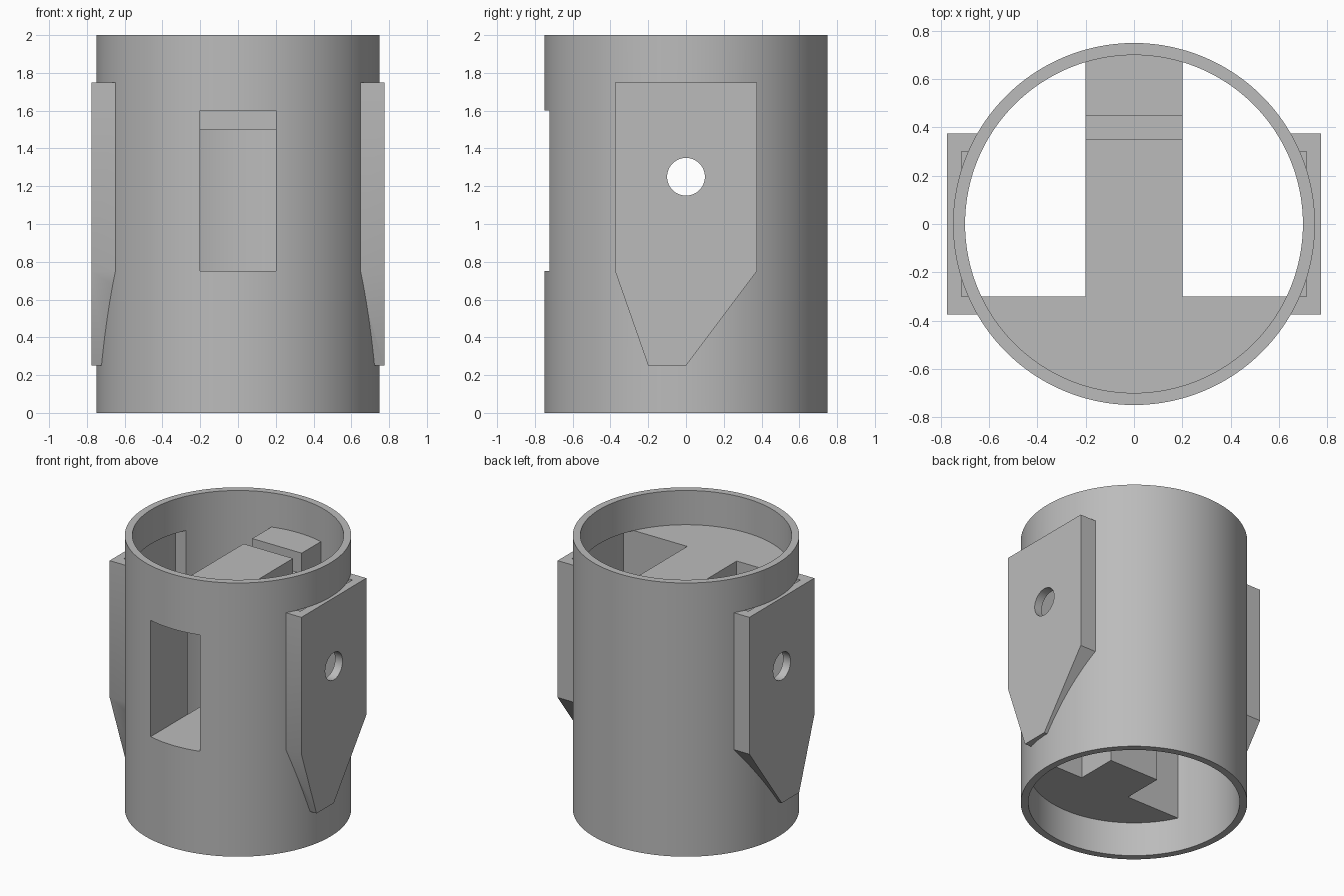
import bpy, bmesh
from math import radians
from mathutils import Matrix

if "Cube" in bpy.data.objects:
    bpy.data.objects.remove(bpy.data.objects["Cube"], do_unlink=True)

GREY = bpy.data.materials.new("plain_grey")
GREY.use_nodes = True
GREY.diffuse_color = (0.5, 0.5, 0.5, 1)
GREY.node_tree.nodes["Principled BSDF"].inputs["Base Color"].default_value = (0.5, 0.5, 0.5, 1)
cutters = []


def make(name, bm):
    bmesh.ops.recalc_face_normals(bm, faces=bm.faces[:])
    mesh = bpy.data.meshes.new(name)
    bm.to_mesh(mesh)
    bm.free()
    mesh.materials.append(GREY)
    ob = bpy.data.objects.new(name, mesh)
    bpy.context.collection.objects.link(ob)
    return ob


def cylinder(name, radius, z0, z1, sides=128):
    bm = bmesh.new()
    bmesh.ops.create_cone(bm, cap_ends=True, segments=sides, radius1=radius, radius2=radius,
                          depth=z1 - z0, matrix=Matrix.Translation((0, 0, (z0 + z1) / 2)))
    return make(name, bm)


def prism(name, profile, x0, x1):
    """Side profile of (y, z) points, extruded along x."""
    bm = bmesh.new()
    face = bm.faces.new([bm.verts.new((x0, y, z)) for y, z in profile])
    new = bmesh.ops.extrude_face_region(bm, geom=[face])["geom"]
    moved = [v for v in new if isinstance(v, bmesh.types.BMVert)]
    bmesh.ops.translate(bm, verts=moved, vec=(x1 - x0, 0, 0))
    return make(name, bm)


def box(name, x0, x1, y0, y1, z0, z1):
    return prism(name, [(y0, z0), (y1, z0), (y1, z1), (y0, z1)], x0, x1)


def helper(ob):
    ob.hide_render = True
    cutters.append(ob)
    return ob


def carve(ob, tools, operation="DIFFERENCE"):
    """Apply the booleans, then smooth the curved faces only."""
    for tool in tools:
        mod = ob.modifiers.new(tool.name, "BOOLEAN")
        mod.operation, mod.object, mod.solver = operation, tool, "EXACT"
    bpy.context.view_layer.update()
    deps = bpy.context.evaluated_depsgraph_get()
    mesh = bpy.data.meshes.new_from_object(ob.evaluated_get(deps))
    ob.modifiers.clear()
    ob.data = mesh
    mesh.materials.clear()
    mesh.materials.append(GREY)
    bpy.ops.object.select_all(action="DESELECT")
    ob.select_set(True)
    bpy.context.view_layer.objects.active = ob
    bpy.ops.object.shade_smooth_by_angle(angle=radians(25))


# Cutting shapes
bore = helper(cylinder("bore_cutter", 0.70, -0.1, 2.1))
window = helper(box("window_cutter", -0.2, 0.2, -1, -0.3, 0.75, 1.6))
pocket = helper(box("pocket_cutter", -0.715, 0.715, -0.3, 0.3, 0.75, 1.75))
tall_pocket = helper(box("plate_pocket_cutter", -0.715, 0.715, -0.3, 0.3, 0.75, 1.85))
plate_seat = helper(cylinder("plate_seat_cutter", 0.73, -0.1, 2.1))
core_limit = helper(cylinder("core_limit", 0.715, 0.1, 1.9))
pin = helper(cylinder("pin_cutter", 0.1, -1, 1, 48))
pin.data.transform(Matrix.Translation((0, 0, 1.25)) @ Matrix.Rotation(radians(90), 4, "Y"))

# Outer tube with front window, side pockets and pin holes
tube = cylinder("tube", 0.75, 0, 2)
carve(tube, [bore, window, pocket, pin])

# Tapered side plates
plate = [(-0.375, 1.75), (-0.375, 0.75), (-0.2, 0.25), (0, 0.25), (0.375, 0.75), (0.375, 1.75)]
for name, side in (("left_plate", 1), ("right_plate", -1)):
    ob = prism(name, plate, side * 0.6, side * 0.775)
    carve(ob, [plate_seat, tall_pocket, pin])

# Front block on either side of the window
for name, side in (("left_cheek", 1), ("right_cheek", -1)):
    ob = box(name, side * 0.2, side * 0.8, -0.8, -0.3, 0.25, 1.75)
    carve(ob, [core_limit], "INTERSECT")

# Lower step under the window opening
step = box("lower_step", -0.2, 0.2, -0.8, 0, 0.25, 0.75)
carve(step, [core_limit], "INTERSECT")

# Upper arm running to the back wall, with a cross slot
arm = prism("upper_arm", [(-0.8, 1.6), (0.25, 1.6), (0.25, 1.5), (0.8, 1.5), (0.8, 1.75), (0.45, 1.75),
                          (0.45, 1.6), (0.35, 1.6), (0.35, 1.75), (-0.8, 1.75)], -0.2, 0.2)
carve(arm, [core_limit], "INTERSECT")

for ob in cutters:
    bpy.data.objects.remove(ob, do_unlink=True)
